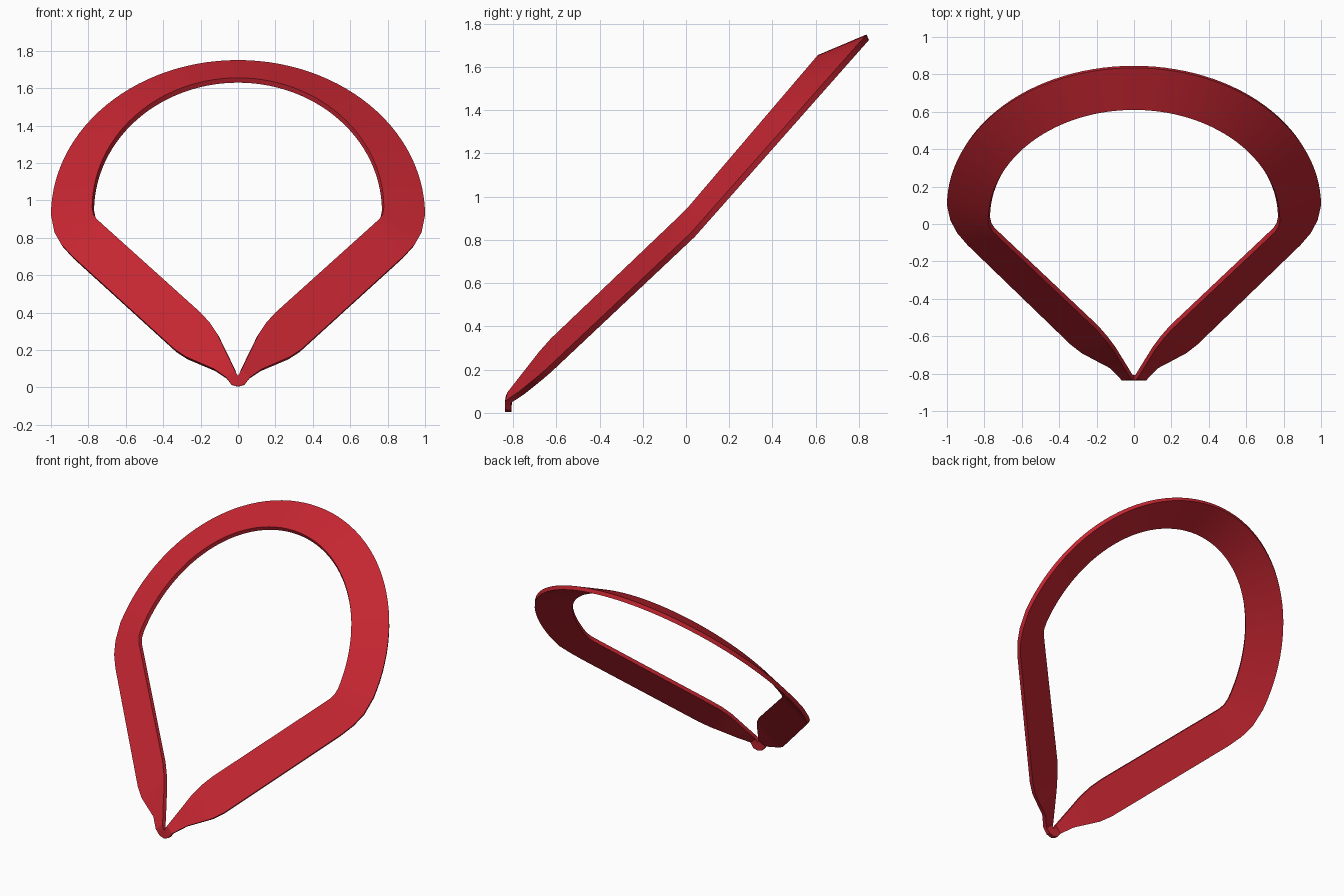
import bpy, bmesh
from math import sin, cos, pi

cube = bpy.data.objects.get("Cube")
if cube:
    bpy.data.objects.remove(cube, do_unlink=True)

red = bpy.data.materials.new("red")
red.use_nodes = True
colour = (0.56, 0.019, 0.031, 1)
red.diffuse_color = colour
red.node_tree.nodes["Principled BSDF"].inputs["Base Color"].default_value = colour


def depth(z, profile):
    """Depth y of a band edge at height z, along a bent side profile of (z, y) knots."""
    for (z0, y0), (z1, y1) in zip(profile, profile[1:]):
        if z <= z1:
            break
    return y0 + (y1 - y0) * (z - z0) / (z1 - z0)


def edge(arc, lower, profile, steps=28):
    """Half of one band edge: elliptical arch, then the corner, arm and tip."""
    rx, rz, zc = arc
    pts = [(rx * sin(pi / 2 * i / steps), zc + rz * cos(pi / 2 * i / steps))
           for i in range(steps + 1)] + lower
    return [(x, depth(z, profile), z) for x, z in pts]


# Inner and outer edges of the band, as (x, z) from the corner down to the tip
inner = edge((0.78, 0.695, 0.96),
             [(0.773, 0.925), (0.755, 0.9), (0.72, 0.868), (0.2, 0.4), (0.15, 0.345),
              (0.11, 0.285), (0.06, 0.18), (0.018, 0.095), (0, 0.06)],
             [(0.06, -0.836), (0.09, -0.83), (0.32, -0.65), (0.94, 0), (1.655, 0.61)])
outer = edge((1.0, 0.83, 0.92),
             [(0.982, 0.83), (0.945, 0.765), (0.89, 0.705), (0.34, 0.205), (0.28, 0.165),
              (0.2, 0.13), (0.13, 0.1), (0.065, 0.055), (0.035, 0.015), (0, 0.004)],
             [(0, -0.836), (0.055, -0.836), (0.1, -0.77), (0.19, -0.66), (0.83, 0.02), (1.75, 0.835)])
# Keep both edges in step: the inner tip has one point fewer
inner.insert(-1, (0.008, -0.834, 0.075))


def mirrored(half):
    return half + [(-x, y, z) for x, y, z in half[-2:0:-1]]


# Closed flared band
bm = bmesh.new()
a = [bm.verts.new(p) for p in mirrored(inner)]
b = [bm.verts.new(p) for p in mirrored(outer)]
n = len(a)
for i in range(n):
    j = (i + 1) % n
    bm.faces.new((a[i], b[i], b[j], a[j]))
bm.normal_update()
if bm.faces[:][0].normal.z < 0:
    bmesh.ops.reverse_faces(bm, faces=bm.faces[:])
mesh = bpy.data.meshes.new("band")
bm.to_mesh(mesh)
bm.free()
mesh.materials.append(red)
band = bpy.data.objects.new("band", mesh)
bpy.context.collection.objects.link(band)

# Thickness below the visible face
solid = band.modifiers.new("thickness", 'SOLIDIFY')
solid.thickness = 0.028
solid.offset = -1

bpy.context.view_layer.objects.active = band
band.select_set(True)
bpy.ops.object.modifier_apply(modifier=solid.name)
bpy.ops.object.shade_smooth_by_angle(angle=pi / 6)
